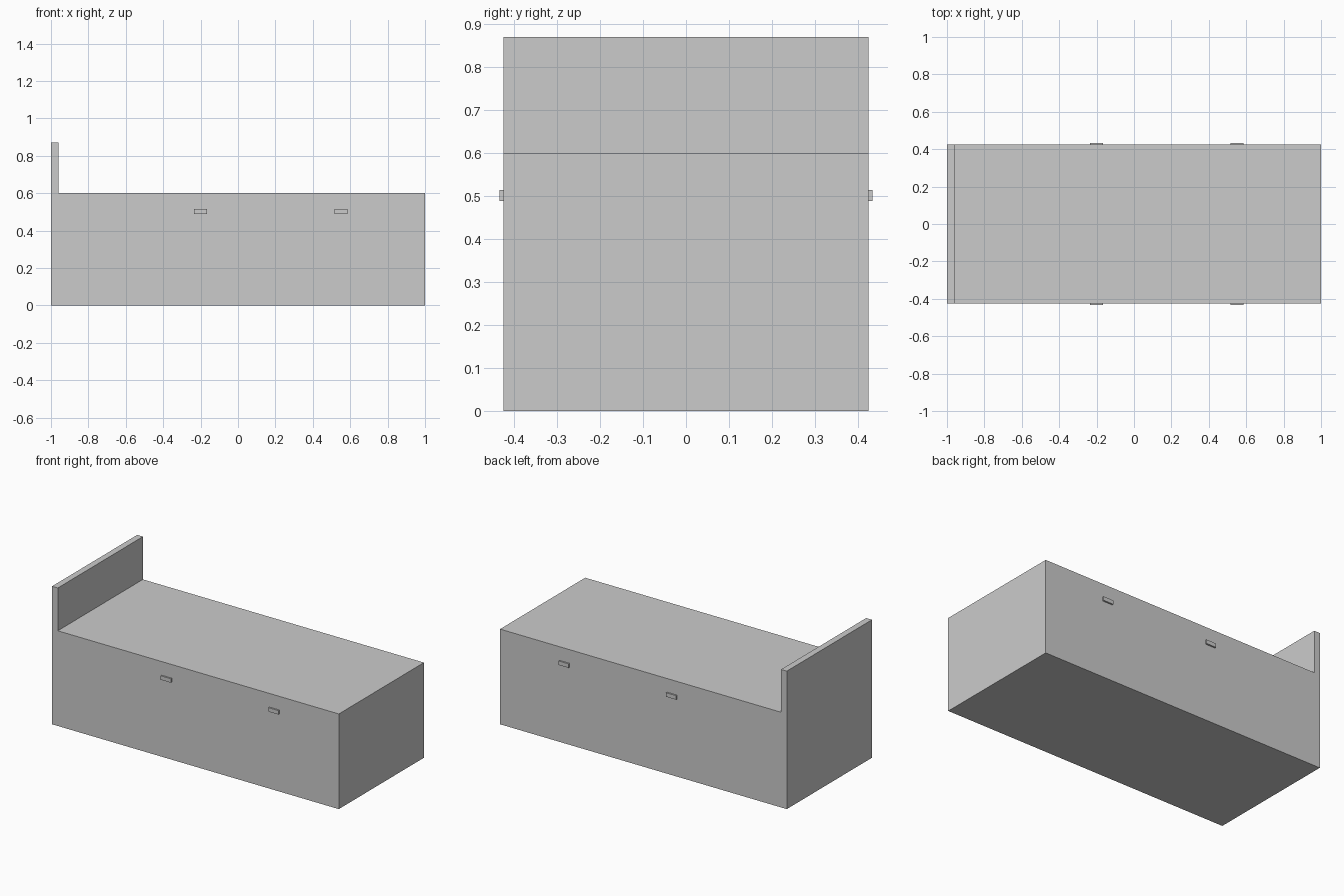
import bpy, bmesh

if "Cube" in bpy.data.objects:
    bpy.data.objects.remove(bpy.data.objects["Cube"])

HALF_W = 0.424  # half depth of the bed


def new_object(name, bm):
    bmesh.ops.recalc_face_normals(bm, faces=bm.faces)
    mesh = bpy.data.meshes.new(name)
    bm.to_mesh(mesh)
    bm.free()
    obj = bpy.data.objects.new(name, mesh)
    bpy.context.collection.objects.link(obj)
    return obj


def box(name, x0, x1, y0, y1, z0, z1):
    bm = bmesh.new()
    bmesh.ops.create_cube(bm, size=1)
    bmesh.ops.scale(bm, vec=(x1 - x0, y1 - y0, z1 - z0), verts=bm.verts)
    bmesh.ops.translate(bm, vec=((x0 + x1) / 2, (y0 + y1) / 2, (z0 + z1) / 2), verts=bm.verts)
    return new_object(name, bm)


# Bed base and headboard: one L-shaped side profile extruded across the width
profile = [(-1, 0), (1, 0), (1, 0.6), (-0.96, 0.6), (-0.96, 0.87), (-1, 0.87)]
bm = bmesh.new()
side = bm.faces.new([bm.verts.new((x, -HALF_W, z)) for x, z in profile])
extruded = bmesh.ops.extrude_face_region(bm, geom=[side], use_keep_orig=True)
moved = [g for g in extruded["geom"] if isinstance(g, bmesh.types.BMVert)]
bmesh.ops.translate(bm, vec=(0, 2 * HALF_W, 0), verts=moved)
new_object("bed_base_with_headboard", bm)

# Drawer handles: two on each long side
for side_name, s in (("front", -1), ("back", 1)):
    for place, x in (("head", -0.2), ("foot", 0.55)):
        y0, y1 = sorted((s * HALF_W, s * 0.434))
        box(f"{side_name}_{place}_handle", x - 0.035, x + 0.035, y0, y1, 0.489, 0.514)
